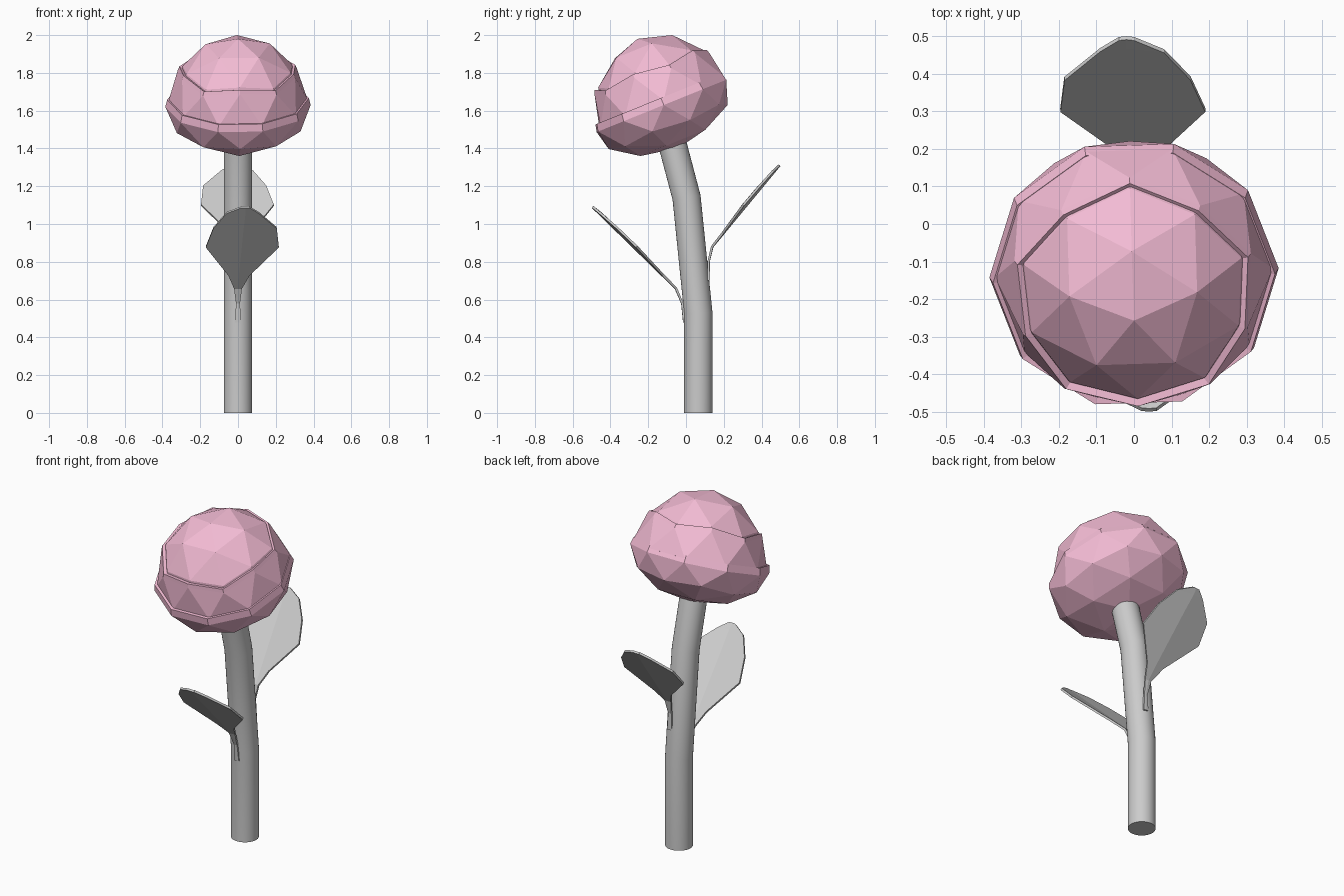
import bpy, bmesh, math
from mathutils import Matrix, Vector

if "Cube" in bpy.data.objects:
    bpy.data.objects.remove(bpy.data.objects["Cube"])

pink = bpy.data.materials.new("pink_petals")
pink.diffuse_color = (0.9, 0.5, 0.66, 1)
pink.use_nodes = True
pink.node_tree.nodes["Principled BSDF"].inputs["Base Color"].default_value = pink.diffuse_color


def add_object(name, bm, mat=None):
    mesh = bpy.data.meshes.new(name)
    bmesh.ops.recalc_face_normals(bm, faces=bm.faces[:])
    bm.to_mesh(mesh)
    bm.free()
    ob = bpy.data.objects.new(name, mesh)
    bpy.context.collection.objects.link(ob)
    if mat:
        mesh.materials.append(mat)
    return ob


def thicken(ob, thickness, offset):
    mod = ob.modifiers.new("thickness", 'SOLIDIFY')
    mod.thickness = thickness
    mod.offset = offset


# Bent round stem
def stem():
    bm = bmesh.new()
    path = [(0.065, 0, 0), (0.065, 0.53, 3), (0.003, 1.14, 10), (-0.10, 1.53, 15)]
    n, r = 32, 0.075
    rings = []
    for y, z, tilt in path:
        m = Matrix.Translation((0, y, z)) @ Matrix.Rotation(math.radians(tilt), 4, 'X')
        rings.append([bm.verts.new(m @ Vector((r * math.cos(2 * math.pi * i / n),
                                               r * math.sin(2 * math.pi * i / n), 0)))
                      for i in range(n)])
    for a, b in zip(rings, rings[1:]):
        for i in range(n):
            j = (i + 1) % n
            bm.faces.new((a[i], a[j], b[j], b[i]))
    bm.faces.new(rings[0][::-1])
    bm.faces.new(rings[-1])
    ob = add_object("stem", bm)
    bpy.context.view_layer.objects.active = ob
    ob.select_set(True)
    bpy.ops.object.shade_smooth_by_angle(angle=math.radians(30))
    ob.select_set(False)


# One petal layer: a zone of a low-poly ball, tilted forward, with a raised rim
def petal_layer(name, radius, height, low, high, center_z, lip):
    bm = bmesh.new()
    bmesh.ops.create_icosphere(bm, subdivisions=2, radius=1)
    cut = [f for f in bm.faces if any(not low <= v.co.z <= high for v in f.verts)]
    bmesh.ops.delete(bm, geom=cut, context='FACES')
    rim = [e for e in bm.edges if e.is_boundary
           and min(v.co.z for v in e.verts) > high - 0.2]
    bmesh.ops.scale(bm, vec=(radius, radius, height), verts=bm.verts[:])
    if lip:
        new = bmesh.ops.extrude_edge_only(bm, edges=rim)["geom"]
        for v in new:
            if isinstance(v, bmesh.types.BMVert):
                v.co = Vector((v.co.x * 0.975, v.co.y * 0.975, v.co.z + lip))
    place = (Matrix.Translation((0, -0.13, center_z))
             @ Matrix.Rotation(math.radians(22), 4, 'X')
             @ Matrix.Rotation(math.radians(92), 4, 'Z'))
    bm.transform(place)
    ob = add_object(name, bm, pink)
    if lip:
        thicken(ob, 0.03, -1)


# Leaf: rows of (height, left, middle, right), bent along a side-view path
ROWS = [(0, -.015, 0, .015), (.10, -.01, 0, .01), (.18, -.02, 0, .02),
        (.25, -.05, .005, .06), (.40, -.17, .02, .216), (.50, -.13, .03, .205),
        (.58, -.06, .04, .11), (.61, .02, .04, .06)]


def leaf(name, path, base_z, side, shift):
    def depth(t):
        for (t0, y0), (t1, y1) in zip(path, path[1:]):
            if t <= t1 + 1e-6:
                return y0 + (y1 - y0) * (t - t0) / (t1 - t0)

    bm = bmesh.new()
    rows = []
    for t, *xs in ROWS:
        rows.append([bm.verts.new((x * side + shift,
                                   depth(t) + 0.1 * side * abs(x - xs[1]),
                                   base_z + t)) for x in xs])
    for a, b in zip(rows, rows[1:]):
        for i in range(2):
            bm.faces.new((a[i], a[i + 1], b[i + 1], b[i]))
    thicken(add_object(name, bm), 0.012, 0)


stem()
petal_layer("lower_petals", 0.385, 0.24, -1.1, 0.01, 1.625, 0.04)
petal_layer("middle_petals", 0.37, 0.32, -0.01, 0.6, 1.65, 0.02)
petal_layer("top_petals", 0.34, 0.34, -0.01, 1.1, 1.665, 0)
leaf("front_leaf", [(0, -.01), (.10, -.02), (.18, -.055), (.61, -.495)], 0.48, 1, 0)
leaf("back_leaf", [(0, .122), (.10, .12), (.18, .14), (.61, .495)], 0.70, -1, 0.02)
